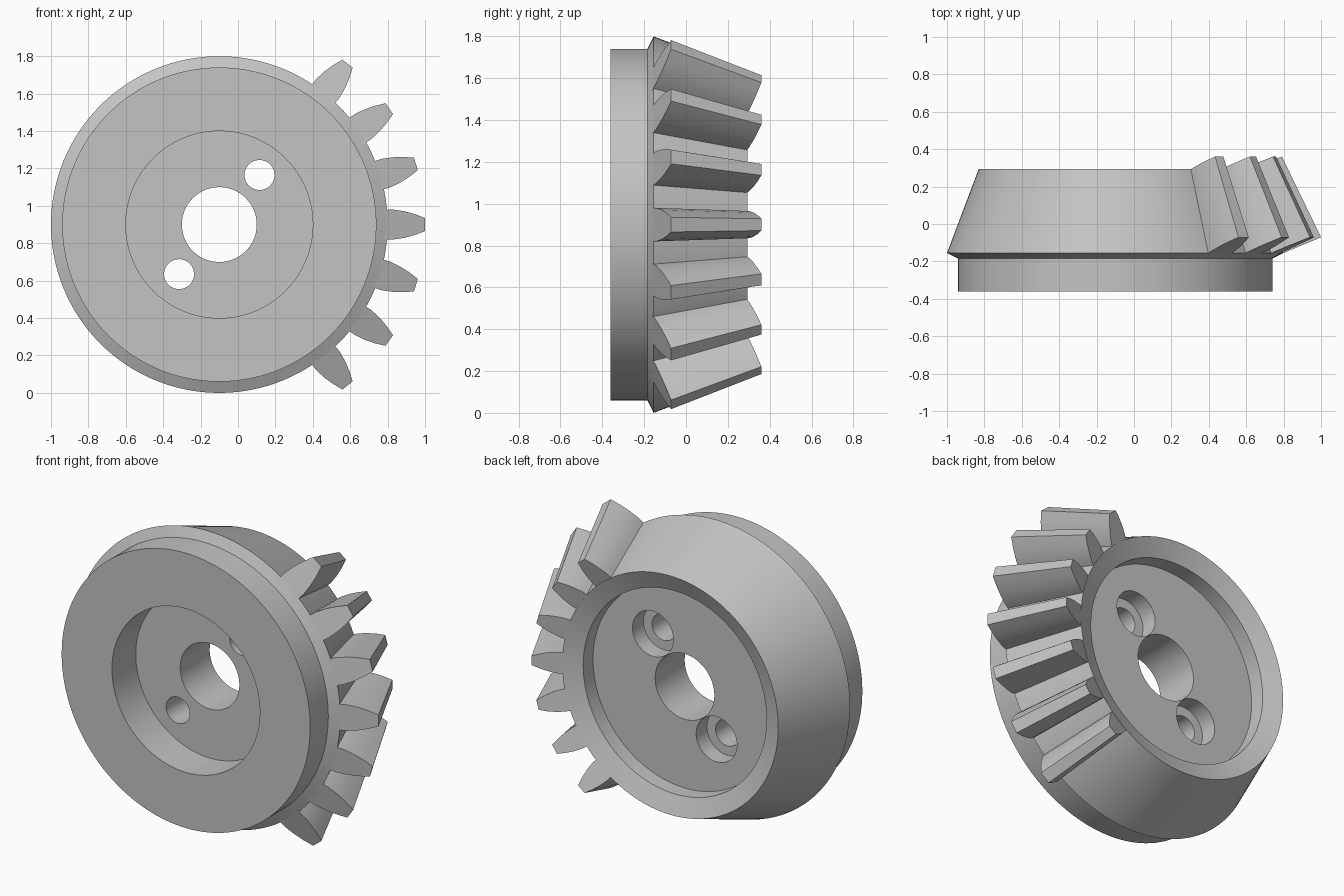
import bpy, bmesh, math
from mathutils import Matrix, Vector

if "Cube" in bpy.data.objects:
    bpy.data.objects.remove(bpy.data.objects["Cube"], do_unlink=True)

CENTRE = Vector((-0.1, 0, 0.9))   # gear axis runs along y through this point
APEX_Y = 2.2                      # point where all cone lines meet
TEETH_IN_FULL_TURN = 21

steel = bpy.data.materials.new("grey_steel")
steel.use_nodes = True
steel.diffuse_color = (0.55, 0.55, 0.55, 1)
steel.node_tree.nodes["Principled BSDF"].inputs["Base Color"].default_value = (0.55, 0.55, 0.55, 1)


def make_object(name, bm):
    bmesh.ops.recalc_face_normals(bm, faces=bm.faces)
    mesh = bpy.data.meshes.new(name)
    bm.to_mesh(mesh)
    bm.free()
    mesh.materials.append(steel)
    obj = bpy.data.objects.new(name, mesh)
    obj.location = CENTRE
    bpy.context.collection.objects.link(obj)
    return obj


def lathe(name, profile, segments):
    """Turn a closed (radius, y) outline around the y axis."""
    bm = bmesh.new()
    verts = [bm.verts.new((r, y, 0)) for r, y in profile]
    edges = [bm.edges.new((a, b)) for a, b in zip(verts, verts[1:] + verts[:1])]
    bmesh.ops.spin(bm, geom=verts + edges, cent=(0, 0, 0), axis=(0, 1, 0),
                   angle=math.tau, steps=segments, use_duplicate=False)
    bmesh.ops.remove_doubles(bm, verts=bm.verts, dist=1e-4)
    return make_object(name, bm)


def cylinder(name, radius, y0, y1, x, z):
    bm = bmesh.new()
    place = Matrix.Translation((x, (y0 + y1) / 2, z)) @ Matrix.Rotation(math.pi / 2, 4, 'X')
    bmesh.ops.create_cone(bm, cap_ends=True, segments=48, radius1=radius,
                          radius2=radius, depth=y1 - y0, matrix=place)
    return make_object(name, bm)


def smooth(obj, degrees):
    bpy.ops.object.select_all(action='DESELECT')
    obj.select_set(True)
    bpy.context.view_layer.objects.active = obj
    bpy.ops.object.shade_smooth_by_angle(angle=math.radians(degrees))


# Conical body with hub web, front recess and bevelled back recess
body = lathe("gear_body", [
    (0.2, -0.13), (0.5, -0.13), (0.5, -0.36), (0.84, -0.36), (0.84, -0.185),
    (0.9, -0.155), (0.73, 0.295), (0.62, 0.25), (0.62, 0.155), (0.2, 0.155)], 128)

# Two opposite screw holes, counterbored from the back
for side in (1, -1):
    x, z = 0.215 * side, 0.265 * side
    for radius, y0, y1 in ((0.08, -0.3, 0.3), (0.138, 0.05, 0.3)):
        cutter = cylinder("hole_cutter", radius, y0, y1, x, z)
        cutter.hide_render = True
        cut = body.modifiers.new("hole", 'BOOLEAN')
        cut.operation = 'DIFFERENCE'
        cut.solver = 'EXACT'
        cut.object = cutter
        bpy.context.view_layer.objects.active = body
        bpy.ops.object.modifier_apply(modifier=cut.name)
        bpy.data.objects.remove(cutter, do_unlink=True)
smooth(body, 20)

# Tooth outline as (radius, half width), mirrored to close it
flank = [(0.86, 0.078), (0.93, 0.08), (0.99, 0.071), (1.045, 0.056), (1.1, 0.035)]
outline = flank + [(r, -w) for r, w in reversed(flank)]


def tooth(name, angle):
    bm = bmesh.new()
    apex = Vector((0, APEX_Y, 0))
    turn = Matrix.Rotation(-angle, 3, 'Y')
    front = [Vector((r, -0.155 + 0.42 * (r - 0.9), w)) for r, w in outline]
    back = [apex + (p - apex) * 0.81 for p in front]
    rings = [[bm.verts.new(turn @ p) for p in ring] for ring in (front, back)]
    for ring in rings:
        bm.faces.new(ring)
    count = len(outline)
    for i in range(count):
        j = (i + 1) % count
        bm.faces.new((rings[0][i], rings[0][j], rings[1][j], rings[1][i]))
    smooth(make_object(name, bm), 30)


# Seven teeth on the left side of the gear
for i in range(-3, 4):
    tooth(f"tooth_{i + 4}", i * math.tau / TEETH_IN_FULL_TURN)
